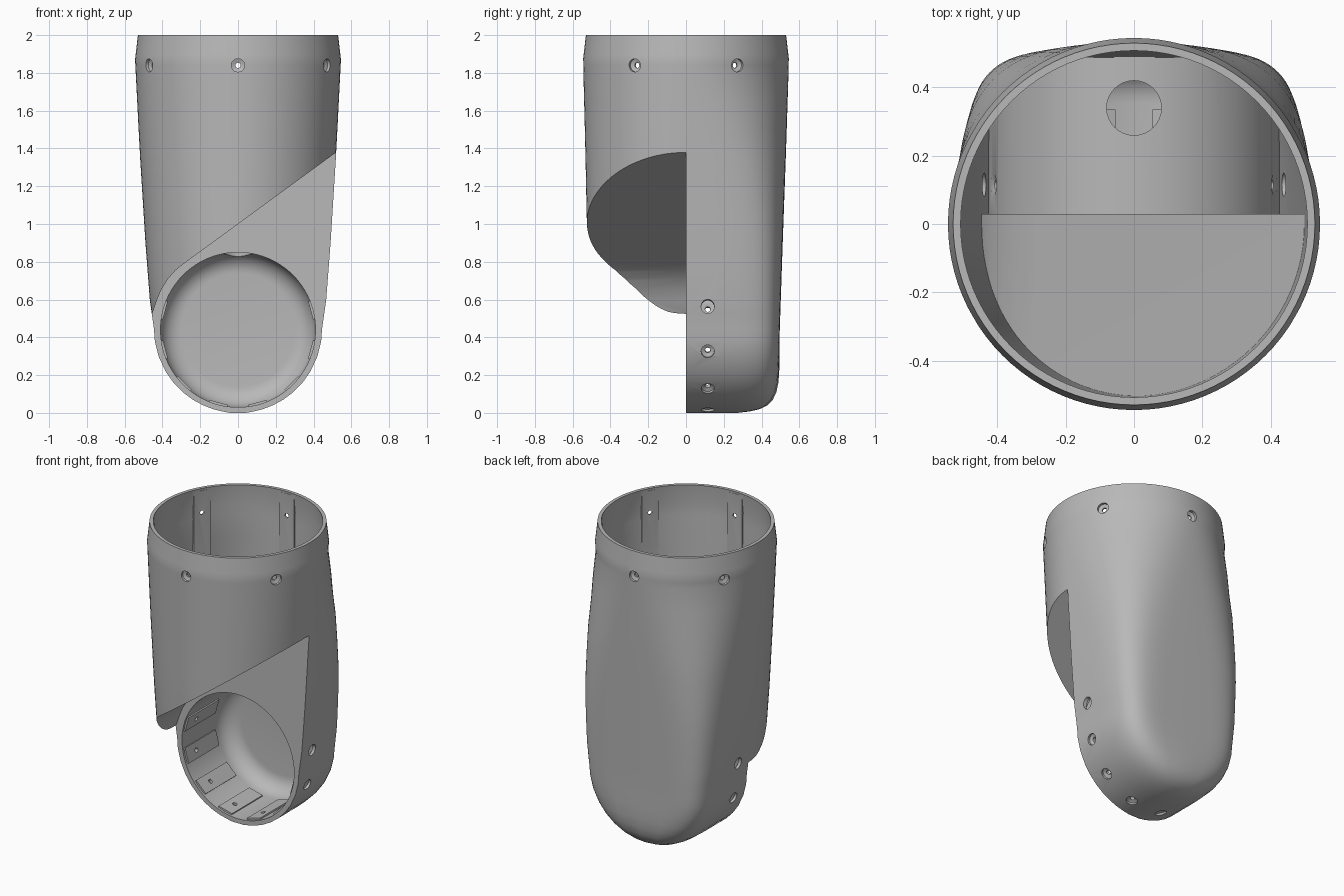
import bpy, bmesh
from math import sin, cos, pi, sqrt, radians
from mathutils import Matrix, Vector

if "Cube" in bpy.data.objects:
    bpy.data.objects.remove(bpy.data.objects["Cube"])

grey = bpy.data.materials.new("plain grey")
grey.use_nodes = True
grey.diffuse_color = (0.48, 0.48, 0.48, 1)
grey.node_tree.nodes["Principled BSDF"].inputs["Base Color"].default_value = (0.48, 0.48, 0.48, 1)

SIDES = 96
CUP = Vector((0, 0, 0.44))      # centre of the front opening
ROUND = 0.445                   # radius of the rounded lower end


def add_object(name, bm):
    bmesh.ops.recalc_face_normals(bm, faces=bm.faces)
    mesh = bpy.data.meshes.new(name)
    bm.to_mesh(mesh)
    bm.free()
    mesh.materials.append(grey)
    obj = bpy.data.objects.new(name, mesh)
    bpy.context.collection.objects.link(obj)
    return obj


def subtract(target, cutter):
    cutter.hide_render = True
    mod = target.modifiers.new("cut", 'BOOLEAN')
    mod.operation, mod.solver, mod.object = 'DIFFERENCE', 'EXACT', cutter
    bpy.context.view_layer.objects.active = target
    bpy.ops.object.modifier_apply(modifier=mod.name)
    bpy.data.objects.remove(cutter)


def lookup(table, z):
    if z <= table[0][0]:
        return table[0][1]
    for (a, va), (b, vb) in zip(table, table[1:]):
        if z <= b:
            return va + (vb - va) * (z - a) / (b - a)
    return table[-1][1]


# Height tables for the body: half width, back depth, front depth, back squareness
WIDTH = [(0.445, 0.445), (0.6, 0.467), (0.9, 0.49), (1.38, 0.52), (1.87, 0.545), (2, 0.53)]
BACK = [(0.4, 0.495), (0.9, 0.512), (1.4, 0.53), (1.87, 0.545), (2, 0.53)]
FRONT = [(0.6, 0.51), (1.0, 0.525), (1.4, 0.533), (1.87, 0.545), (2, 0.53)]
SQUARE = [(0.45, 6), (0.9, 4.8), (1.2, 3.6), (1.5, 2.6), (1.8, 2)]


def section(z, inset):
    """Horizontal ring: elliptical front, squarer back."""
    n, back, front = lookup(SQUARE, z), lookup(BACK, z) - inset, lookup(FRONT, z) - inset
    low = max(0, ROUND - z)
    half = sqrt(ROUND ** 2 - low ** 2) if low else lookup(WIDTH, z)
    half -= inset
    ring = []
    for i in range(SIDES):
        c, s = cos(2 * pi * i / SIDES), sin(2 * pi * i / SIDES)
        if i in (0, SIDES // 2):
            ring.append((half * round(c), 0, z))
        elif s < 0:
            ring.append((half * c, front * s, z))
        else:
            x = half * abs(c) ** (2 / n) * (1 if c > 0 else -1)
            u = sqrt(x * x + low * low) / ROUND if low else abs(x) / half
            ring.append((x, back * max(0, 1 - u ** n) ** (1 / n), z))
    return ring


def loft(name, heights, inset):
    bm = bmesh.new()
    rings = [[bm.verts.new(p) for p in section(z, inset)] for z in heights]
    for a, b in zip(rings, rings[1:]):
        for i in range(SIDES):
            j = (i + 1) % SIDES
            bm.faces.new((a[i], a[j], b[j], b[i]))
    bm.faces.new(rings[0])
    bm.faces.new(rings[-1])
    return add_object(name, bm)


def prism(name, profile, y0, y1):
    bm = bmesh.new()
    face = bm.faces.new([bm.verts.new((x, y0, z)) for x, z in profile])
    new = bmesh.ops.extrude_face_region(bm, geom=[face])["geom"]
    bmesh.ops.translate(bm, vec=(0, y1 - y0, 0), verts=[v for v in new if isinstance(v, bmesh.types.BMVert)])
    return add_object(name, bm)


def turn(bm, profile, matrix, sides):
    """Revolve (radius, height) points, ends on the axis, about local z."""
    rings = []
    for r, h in profile:
        count = sides if r else 1
        rings.append([bm.verts.new(matrix @ Vector((r * cos(2 * pi * i / sides), r * sin(2 * pi * i / sides), h)))
                      for i in range(count)])
    for a, b in zip(rings, rings[1:]):
        for i in range(sides):
            j = (i + 1) % sides
            quad = [a[i % len(a)], a[j % len(a)], b[j % len(b)], b[i % len(b)]]
            bm.faces.new(list(dict.fromkeys(quad)))


def turned(name, profile, matrix, sides=SIDES):
    bm = bmesh.new()
    turn(bm, profile, matrix, sides)
    return add_object(name, bm)


def frame(origin, out, along):
    """Local z points outward, local y runs along the part."""
    side = along.cross(out)
    return Matrix.Translation(origin) @ Matrix((side, along, out)).transposed().to_4x4()


UP, DEPTH = Vector((0, 0, 1)), Vector((0, 1, 0))
top_dirs = [Vector((cos(a), sin(a), 0)) for a in (radians(30 + 60 * k) for k in range(6))]
cup_dirs = [Vector((cos(a), 0, sin(a))) for a in (radians(15 - 30 * k) for k in range(8))]
top_frames = [frame(UP * 1.84 + d * 0.522, d, UP) for d in top_dirs]
cup_frames = [frame(CUP + DEPTH * 0.115 + d * 0.422, d, DEPTH) for d in cup_dirs]


def pads(name, frames, width, start, end, drop):
    bm = bmesh.new()
    for m in frames:
        shape = Matrix.Translation((0, (start + end) / 2, 0.1 - drop)) @ Matrix.Diagonal((width, end - start, 0.2, 1))
        bmesh.ops.create_cube(bm, size=1, matrix=m @ shape)
    return add_object(name, bm)


# Slanted underside edge, curling down on the right
slant = [(0.7, 1.511), (-0.28, 0.795), (-0.33, 0.755), (-0.37, 0.71), (-0.405, 0.655),
         (-0.43, 0.595), (-0.45, 0.535), (-0.462, 0.515), (-0.7, 0.515)]
below = [(-0.7, -0.2), (0.7, -0.2)]

# Outer body
body = loft("arm_shell", [0.002, 0.008, 0.02, 0.04, 0.07, 0.11, 0.16, 0.22, 0.3, 0.38, 0.445, 0.52, 0.6,
                          0.75, 0.9, 1.05, 1.2, 1.35, 1.5, 1.65, 1.8, 1.84, 1.87, 1.9, 2.0], 0)
for v in body.data.vertices:
    if v.co.z < 0.005:
        v.co.z = 0
subtract(body, prism("front_cut", slant + below, -1, 0))

# Upper cavity with sloping floor, cup housing and screw pads left standing
cavity = loft("upper_cavity", [0.446, 0.6, 0.75, 0.9, 1.05, 1.2, 1.35, 1.5, 1.65, 1.8, 1.87, 2.0, 2.1], 0.022)
subtract(cavity, prism("floor", [(x - 0.012, z + 0.035) for x, z in slant] + below, -1, 0.03))
to_back = frame(CUP, DEPTH, UP)
subtract(cavity, turned("cup_housing", [(0, -0.3), (0.427, -0.3), (0.427, 0.8), (0, 0.8)], to_back))
subtract(cavity, pads("top_pads", top_frames, 0.11, -0.4, 0.145, 0.014))
subtract(body, cavity)

# Round cup with a filleted back and screw pads
fillet = [(0.3 + 0.11 * cos(a), 0.355 + 0.11 * sin(a)) for a in (radians(11.25 * k) for k in range(9))]
cup = turned("cup_cavity", [(0, -0.2), (0.41, -0.2)] + fillet + [(0, 0.465)], to_back)
subtract(cup, pads("cup_pads", cup_frames, 0.1, -0.1, 0.22, 0.024))
subtract(body, cup)

# Cable passage between cup and tube
passage = [(0, -0.1), (0.08, -0.1), (0.08, 0.2), (0, 0.2)]
subtract(body, turned("cable_hole", passage, Matrix.Translation((0, 0.34, 0.8)), 32))

# Countersunk screw holes
screw = [(0, -0.06), (0.014, -0.06), (0.014, -0.003), (0.035, 0.005), (0.035, 0.08), (0, 0.08)]
holes = bmesh.new()
for m in top_frames + cup_frames:
    turn(holes, screw, m, 20)
subtract(body, add_object("screw_holes", holes))

# Smooth shading with crisp edges
bpy.ops.object.select_all(action='DESELECT')
body.select_set(True)
bpy.context.view_layer.objects.active = body
bpy.ops.object.shade_smooth_by_angle(angle=radians(30))
